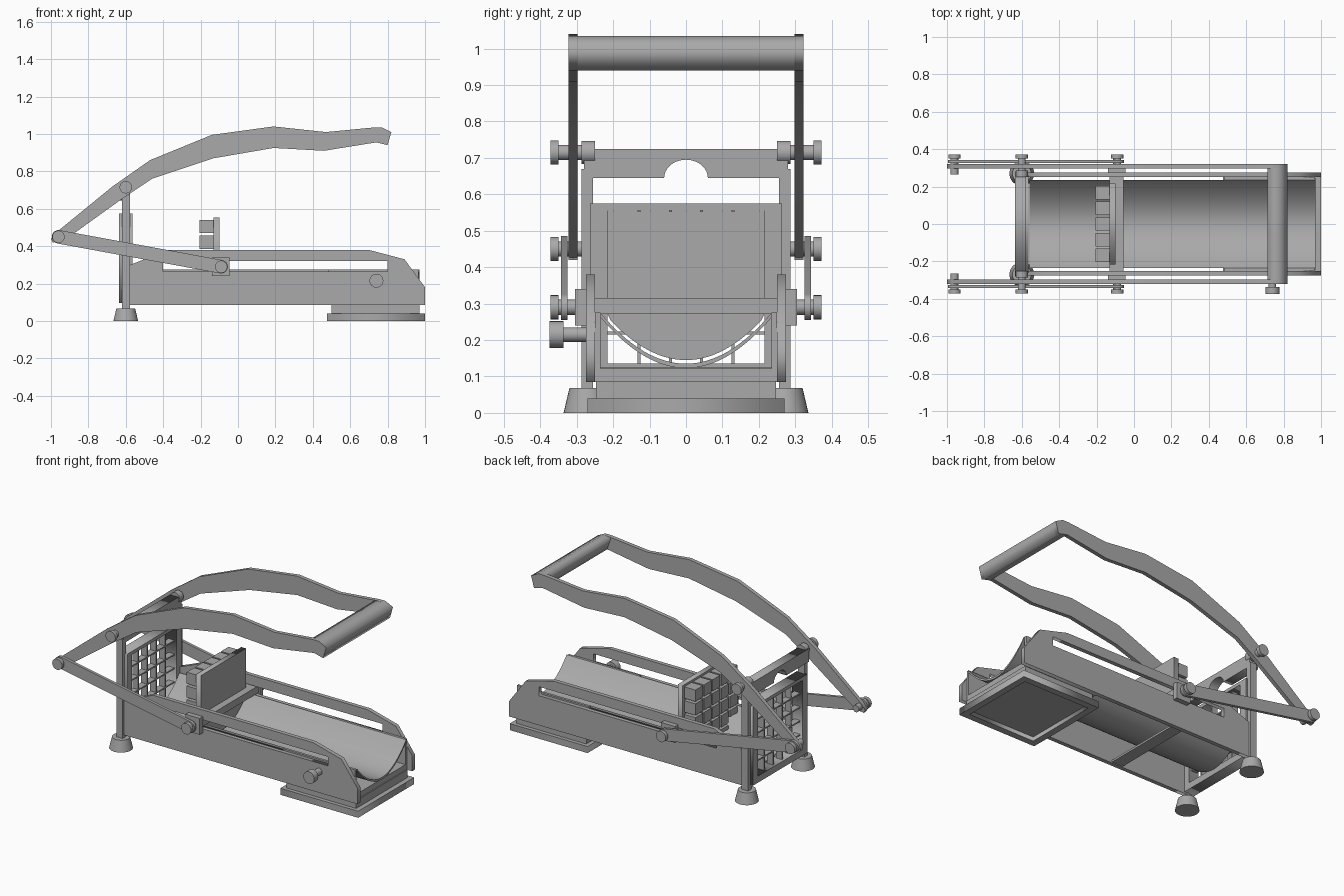
import bpy, bmesh, math
from mathutils import Matrix

if "Cube" in bpy.data.objects:
    bpy.data.objects.remove(bpy.data.objects["Cube"])

metal = bpy.data.materials.new("grey metal")
metal.use_nodes = True
grey = (0.4, 0.4, 0.4, 1)
metal.diffuse_color = grey
metal.node_tree.nodes["Principled BSDF"].inputs["Base Color"].default_value = grey

# Each basis maps a drawn profile (u, v) and its depth to the model axes
BASES = {
    "y": Matrix(((1, 0, 0), (0, 0, 1), (0, 1, 0))),
    "x": Matrix(((0, 0, 1), (1, 0, 0), (0, 1, 0))),
    "z": Matrix(((1, 0, 0), (0, 1, 0), (0, 0, 1))),
}


def finish(name, bm, smooth=False):
    bmesh.ops.remove_doubles(bm, verts=bm.verts, dist=0.0001)
    bmesh.ops.recalc_face_normals(bm, faces=bm.faces)
    mesh = bpy.data.meshes.new(name)
    bm.to_mesh(mesh)
    bm.free()
    mesh.materials.append(metal)
    obj = bpy.data.objects.new(name, mesh)
    bpy.context.collection.objects.link(obj)
    if smooth:
        bpy.ops.object.select_all(action="DESELECT")
        obj.select_set(True)
        bpy.context.view_layer.objects.active = obj
        bpy.ops.object.shade_smooth_by_angle(angle=math.radians(35))
    return obj


def profile(name, axis, start, end, *outlines, smooth=False):
    """Extrude an outline along an axis; further outlines become holes."""
    curve = bpy.data.curves.new(name, "CURVE")
    curve.dimensions = "2D"
    curve.fill_mode = "BOTH"
    curve.extrude = abs(end - start) / 2
    for points in outlines:
        spline = curve.splines.new("POLY")
        spline.points.add(len(points) - 1)
        for p, (u, v) in zip(spline.points, points):
            p.co = (u, v, 0, 1)
        spline.use_cyclic_u = True
    temp = bpy.data.objects.new(name, curve)
    bpy.context.collection.objects.link(temp)
    bpy.context.view_layer.update()
    solid = temp.evaluated_get(bpy.context.evaluated_depsgraph_get()).to_mesh()
    bm = bmesh.new()
    bm.from_mesh(solid)
    bpy.data.objects.remove(temp)
    bmesh.ops.translate(bm, verts=bm.verts, vec=(0, 0, (start + end) / 2))
    bmesh.ops.transform(bm, verts=bm.verts, matrix=BASES[axis].to_4x4())
    return finish(name, bm, smooth)


def rect(u0, u1, v0, v1):
    return [(u0, v0), (u1, v0), (u1, v1), (u0, v1)]


def box(name, x, y, z):
    bm = bmesh.new()
    bmesh.ops.create_cube(bm, size=1)
    for v in bm.verts:
        v.co = [a + (b - a) * (c + 0.5) for (a, b), c in zip((x, y, z), v.co)]
    return finish(name, bm)


def rod(name, centre, y0, y1, radius):
    bm = bmesh.new()
    bmesh.ops.create_cone(bm, cap_ends=True, segments=24, radius1=radius,
                          radius2=radius, depth=abs(y1 - y0))
    bmesh.ops.rotate(bm, verts=bm.verts, matrix=Matrix.Rotation(math.pi / 2, 3, "X"))
    bmesh.ops.translate(bm, verts=bm.verts, vec=(centre[0], (y0 + y1) / 2, centre[1]))
    return finish(name, bm, True)


def trough_z(y):
    return 0.135 + 0.14 * (y / 0.235) ** 2


FRAME_PIVOT, REAR_PIVOT, RAM_PIVOT = (-0.6, 0.715), (-0.96, 0.45), (-0.09, 0.29)

side_outline = [(-0.6, 0.085), (1, 0.085), (1, 0.18), (0.89, 0.33), (0.7, 0.38),
                (-0.38, 0.38), (-0.5, 0.33), (-0.6, 0.29)]
arm_outline = [(-1, 0.44), (-0.97, 0.475), (-0.67, 0.72), (-0.47, 0.86), (-0.14, 0.995),
               (0.19, 1.04), (0.47, 1.01), (0.73, 1.035), (0.77, 1.035), (0.82, 1.01),
               (0.8, 0.94), (0.78, 0.955), (0.74, 0.955), (0.46, 0.91), (0.19, 0.925),
               (-0.13, 0.87), (-0.46, 0.76), (-0.61, 0.66), (-0.93, 0.43), (-0.99, 0.42)]

# Link bar: a slot shape between the rear and ram pivots
slope = math.atan2(RAM_PIVOT[1] - REAR_PIVOT[1], RAM_PIVOT[0] - REAR_PIVOT[0])
link_outline = []
for i in range(18):
    c = RAM_PIVOT if i < 9 else REAR_PIVOT
    a = slope - math.pi / 2 + math.pi * (i if i < 9 else i - 1) / 8
    link_outline.append((c[0] + 0.036 * math.cos(a), c[1] + 0.036 * math.sin(a)))

# Parts repeated on both sides
for s, side in ((1, "left"), (-1, "right")):
    profile(side + "_side_plate", "y", s * 0.25, s * 0.275, side_outline,
            rect(-0.4, 0.8, 0.265, 0.32))
    profile(side + "_lever_arm", "y", s * 0.298, s * 0.322, arm_outline)
    profile(side + "_link_bar", "y", s * 0.325, s * 0.343, link_outline)
    box(side + "_post", (-0.62, -0.577), (s * 0.255, s * 0.287), (0.06, 0.67))
    box(side + "_slider", (-0.14, -0.045), (s * 0.275, s * 0.305), (0.24, 0.34))
    box(side + "_bracket_wall", (0.48, 0.965), (s * 0.235, s * 0.25), (0.085, 0.275))
    rod(side + "_post_lug", FRAME_PIVOT, s * 0.25, s * 0.287, 0.032)
    for label, pivot, inner in (("frame", FRAME_PIVOT, 0.25), ("rear", REAR_PIVOT, 0.265),
                                ("ram", RAM_PIVOT, 0.28)):
        rod(f"{side}_{label}_pin", pivot, s * inner, s * 0.36, 0.021)
        rod(f"{side}_{label}_pin_head", pivot, s * 0.35, s * 0.372, 0.033)
    # Tapered foot
    bm = bmesh.new()
    bmesh.ops.create_cone(bm, cap_ends=True, segments=32, radius1=0.066, radius2=0.05,
                          depth=0.068)
    bmesh.ops.translate(bm, verts=bm.verts, vec=(-0.6, s * 0.27, 0.034))
    finish(side + "_foot", bm, True)

# Handle grip joining the arms
profile("handle_grip", "y", -0.322, 0.322,
        [(0.715, 1.033), (0.77, 1.035), (0.82, 1.01), (0.8, 0.94), (0.74, 0.955)])

# Blade frame, its cutting grid and the notched top bar
profile("blade_frame", "x", -0.635, -0.565, rect(-0.263, 0.263, 0.095, 0.575),
        rect(-0.215, 0.215, 0.135, 0.555))
for i in range(1, 5):
    y, z = -0.215 + 0.086 * i, 0.135 + 0.084 * i
    box(f"upright_blade_{i}", (-0.62, -0.58), (y - 0.004, y + 0.004), (0.13, 0.56))
    box(f"level_blade_{i}", (-0.62, -0.58), (-0.22, 0.22), (z - 0.004, z + 0.004))
notch = [(0.06 * math.cos(a), 0.645 + 0.05 * math.sin(a))
         for a in (math.pi * i / 16 for i in range(17))]
profile("top_bar", "x", -0.635, -0.577,
        [(0.28, 0.645), (0.28, 0.725), (-0.28, 0.725), (-0.28, 0.645)] + notch[::-1])

# Curved potato trough
ys = [-0.235 + 0.47 * i / 32 for i in range(33)]
profile("trough", "x", -0.56, 0.97, [(y, trough_z(y)) for y in ys]
        + [(y, trough_z(y) - 0.012) for y in reversed(ys)], smooth=True)

# Ram: backing plate, pusher blocks and cross beams
profile("ram_plate", "x", -0.13, -0.098, [(-0.217, 0.553), (-0.217, 0.275)]
        + [(y, trough_z(y) + 0.01) for y in ys[2:-2]] + [(0.217, 0.275), (0.217, 0.553)])
for col in range(-2, 3):
    y = col * 0.083
    floor = trough_z(abs(y) + 0.036) + 0.01
    for row in range(5):
        top = 0.54 - 0.084 * row
        bottom = max(top - 0.07, floor)
        if top - bottom > 0.015:
            box(f"pusher_block_{col + 3}_{row + 1}", (-0.205, -0.128),
                (y - 0.036, y + 0.036), (bottom, top))
box("ram_cross_beam", (-0.13, -0.055), (-0.3, 0.3), (0.272, 0.315))
box("under_beam", (-0.13, -0.055), (-0.25, 0.25), (0.09, 0.102))
box("under_beam_web", (-0.1, -0.085), (-0.25, 0.25), (0.095, 0.124))

# Front base: stepped pad, recessed underneath
box("bracket_floor", (0.48, 0.965), (-0.25, 0.25), (0.085, 0.122))
box("upper_pad", (0.5, 0.97), (-0.247, 0.247), (0.025, 0.088))
profile("base_pad", "z", 0, 0.04, rect(0.475, 1, -0.27, 0.27),
        rect(0.515, 0.96, -0.23, 0.23))

# Locking knob on the right side
rod("knob_stem", (0.74, 0.215), -0.34, -0.26, 0.02)
rod("knob", (0.74, 0.215), -0.375, -0.336, 0.037)
